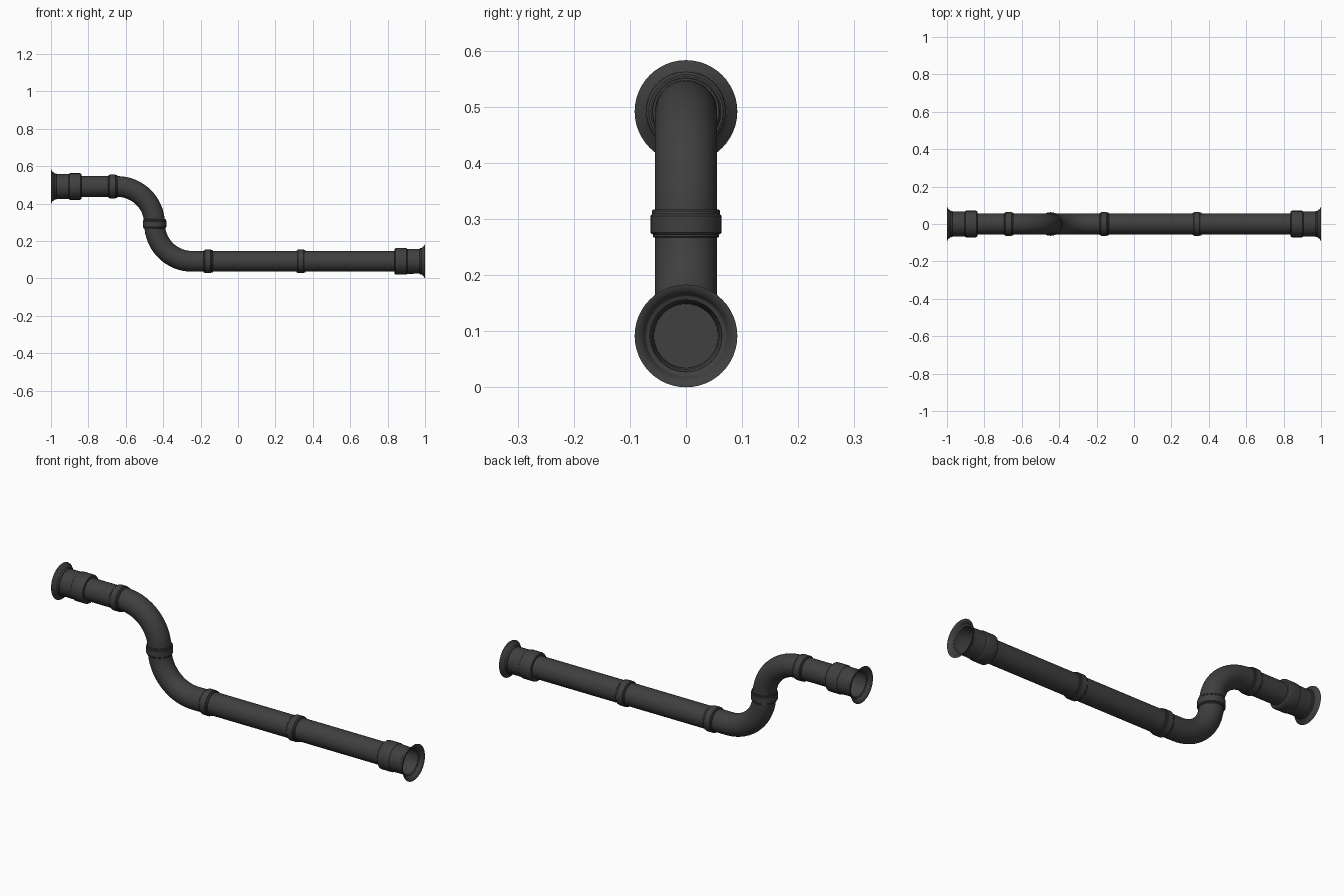
import bpy, bmesh
from math import sin, cos, pi, radians
from mathutils import Vector

if "Cube" in bpy.data.objects:
    bpy.data.objects.remove(bpy.data.objects["Cube"])

SIDES = 48
R = 0.0555            # pipe radius
LOW, HIGH = 0.0915, 0.4915
BEND = 0.20           # bend radius
XV = -0.446           # x of the bend midpoint

mat = bpy.data.materials.new("dark_grey")
mat.diffuse_color = (0.05, 0.05, 0.05, 1)
mat.use_nodes = True
mat.node_tree.nodes["Principled BSDF"].inputs["Base Color"].default_value = mat.diffuse_color


def rings_object(name, stations, cap_start=False, cap_end=False):
    """Skin circles given as (centre x, centre z, tangent angle, radius)."""
    bm = bmesh.new()
    rings = []
    for x, z, a, r in stations:
        n = Vector((-sin(a), 0, cos(a)))
        rings.append([bm.verts.new(Vector((x, 0, z)) + n * (r * cos(t)) + Vector((0, r * sin(t), 0)))
                      for t in (2 * pi * i / SIDES for i in range(SIDES))])
    for p, q in zip(rings, rings[1:]):
        for i in range(SIDES):
            j = (i + 1) % SIDES
            bm.faces.new((p[i], p[j], q[j], q[i]))
    if cap_start:
        bm.faces.new(rings[0])
    if cap_end:
        bm.faces.new(rings[-1])
    bmesh.ops.remove_doubles(bm, verts=bm.verts, dist=1e-6)
    bmesh.ops.recalc_face_normals(bm, faces=bm.faces)
    me = bpy.data.meshes.new(name)
    bm.to_mesh(me)
    bm.free()
    me.materials.append(mat)
    ob = bpy.data.objects.new(name, me)
    bpy.context.collection.objects.link(ob)
    bpy.ops.object.select_all(action='DESELECT')
    ob.select_set(True)
    bpy.context.view_layer.objects.active = ob
    bpy.ops.object.shade_smooth_by_angle(angle=radians(30))
    return ob


def lathe(name, x, z, a, profile, **caps):
    """Turn a (distance, radius) profile around an axis at angle a."""
    return rings_object(name, [(x + d * cos(a), z + d * sin(a), a, r) for d, r in profile], **caps)


# Straight pipes, closed inside the end sockets
CAP = 0.13
x_up, x_low = XV - BEND, XV + BEND
rings_object("upper_pipe", [(-1 + CAP, HIGH, 0, R), (x_up, HIGH, 0, R)], cap_start=True)
rings_object("lower_pipe", [(x_low, LOW, 0, R), (1 - CAP, LOW, 0, R)], cap_end=True)

# Two quarter bends forming the S
N = 16
angles = [pi / 2 * i / N for i in range(N + 1)]
rings_object("upper_bend", [(x_up + BEND * sin(t), HIGH - BEND + BEND * cos(t), -t, R) for t in angles])
rings_object("lower_bend", [(x_low - BEND * cos(t), LOW + BEND - BEND * sin(t), t - pi / 2, R) for t in angles])

# Joint collars: wide band with a stepped rim on each side
collar = [(-.025, R - .001), (-.025, .0575), (-.023, .059), (-.019, .059), (-.018, .0615), (-.016, .063),
          (.014, .063), (.016, .0615), (.017, .0605), (.023, .0605), (.025, .059), (.025, R - .001)]
for name, x, z, a in (("upper_collar", -0.67, HIGH, 0),
                      ("bend_collar", XV, (LOW + HIGH) / 2, pi / 2),
                      ("lower_collar", -0.16, LOW, 0),
                      ("middle_collar", 0.337, LOW, 0)):
    lathe(name, x, z, a, collar)

# Flared end sockets: outside from the pipe to the lip, then back down the inside
socket = [(.163, R - .001), (.163, .066), (.159, .070), (.155, .071), (.102, .071), (.098, .070),
          (.095, .067), (.030, .066), (.027, .070), (.018, .0705), (.014, .075), (.007, .081),
          (.002, .0895), (0, .0915),
          (0, .090), (.004, .081), (.011, .075), (.017, .072), (.020, .064), (.090, .062),
          (.095, .059), (CAP, .057), (CAP, R - .002)]
lathe("upper_socket", -1, HIGH, 0, socket)
lathe("lower_socket", 1, LOW, pi, socket)
